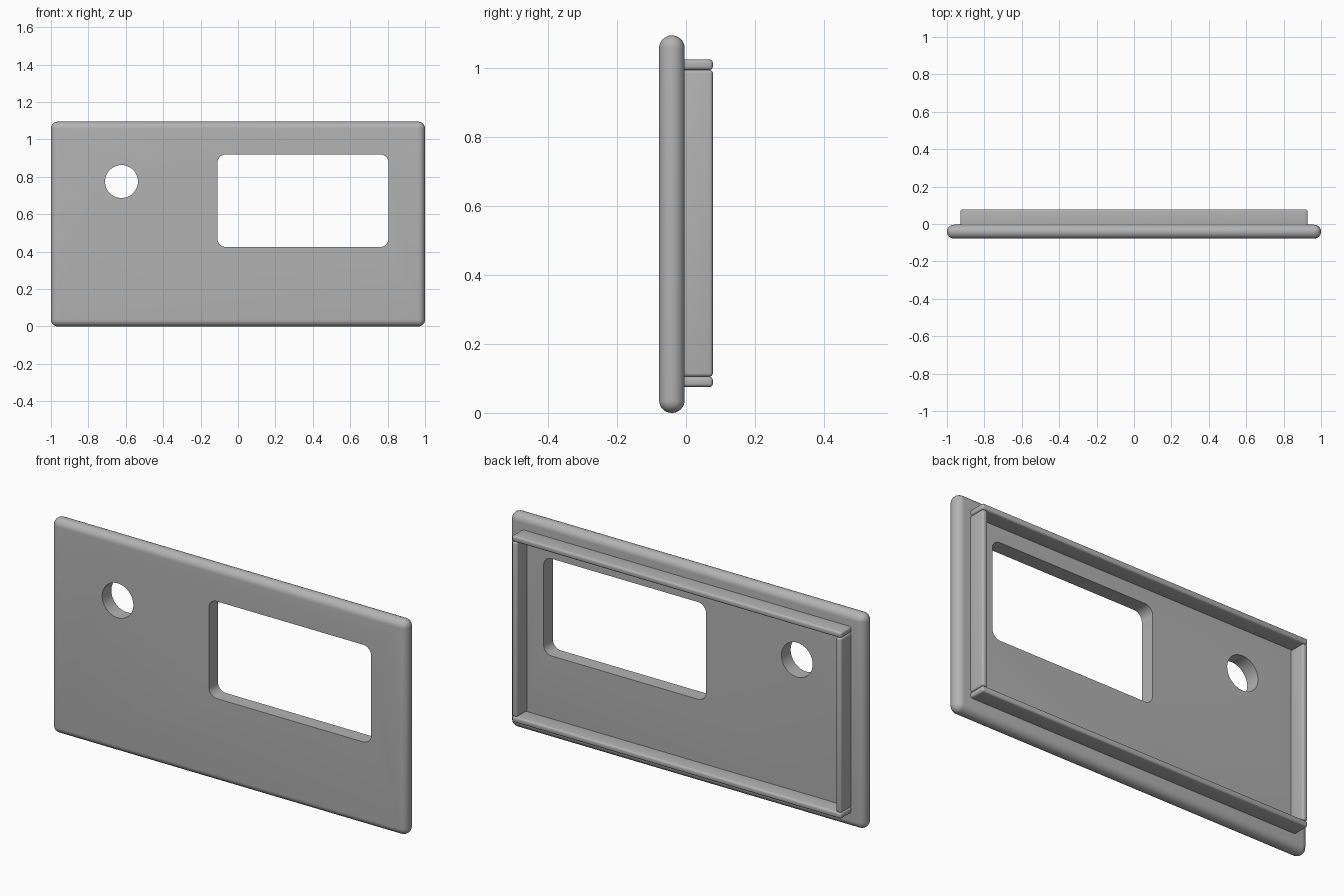
import bpy
import bmesh
from mathutils import Matrix, Vector

if "Cube" in bpy.data.objects:
    bpy.data.objects.remove(bpy.data.objects["Cube"])

grey = bpy.data.materials.new("plain grey")
grey.use_nodes = True
colour = (0.45, 0.45, 0.45, 1)
grey.diffuse_color = colour
grey.node_tree.nodes["Principled BSDF"].inputs["Base Color"].default_value = colour


def finish(name, bm):
    mesh = bpy.data.meshes.new(name)
    bm.to_mesh(mesh)
    bm.free()
    mesh.materials.append(grey)
    obj = bpy.data.objects.new(name, mesh)
    bpy.context.collection.objects.link(obj)
    return obj


def rounded_box(name, low, high, radius, segments, only_depth_edges=False):
    """Box between two corners, with all edges or only those along y rounded."""
    low, high = Vector(low), Vector(high)
    bm = bmesh.new()
    bmesh.ops.create_cube(bm, size=1, matrix=Matrix.Translation((low + high) / 2)
                          @ Matrix.Diagonal((*(high - low), 1)))
    edges = [e for e in bm.edges if not only_depth_edges
             or abs(e.verts[0].co.y - e.verts[1].co.y) > 0.01]
    bmesh.ops.bevel(bm, geom=edges, offset=radius, segments=segments,
                    profile=0.5, affect='EDGES')
    return finish(name, bm)


def smooth(obj):
    bpy.ops.object.select_all(action='DESELECT')
    obj.select_set(True)
    bpy.context.view_layer.objects.active = obj
    bpy.ops.object.shade_smooth_by_angle(angle=0.6)


def cut(obj, cutter):
    mod = obj.modifiers.new("opening", 'BOOLEAN')
    mod.operation = 'DIFFERENCE'
    mod.solver = 'EXACT'
    mod.object = cutter
    cutter.hide_render = True
    bpy.context.view_layer.objects.active = obj
    bpy.ops.object.modifier_apply(modifier=mod.name)
    bpy.data.objects.remove(cutter)


# Front panel with fully rounded rim
front, back, height = -0.078, -0.004, 1.095
panel = rounded_box("front_panel", (-1, front, 0), (1, back, height), 0.0365, 8)

# Display window
cut(panel, rounded_box("window_cutter", (-0.11, -0.2, 0.425), (0.805, 0.2, 0.92),
                       0.045, 8, only_depth_edges=True))

# Round hole
bm = bmesh.new()
bmesh.ops.create_cone(bm, cap_ends=True, segments=48, radius1=0.088, radius2=0.088,
                      depth=0.4, matrix=Matrix.Translation((-0.623, 0, 0.775))
                      @ Matrix.Rotation(1.570796, 4, 'X'))
cut(panel, finish("hole_cutter", bm))
smooth(panel)

# Rear mounting lip: four separate rails
start, end = back - 0.015, 0.078
outer, inner = 0.928, 0.898
for name, z in (("bottom_rail", 0.075), ("top_rail", 0.995)):
    smooth(rounded_box(name, (-outer, start, z), (outer, end, z + 0.03), 0.01, 4))
for name, x in (("right_rail", -outer), ("left_rail", inner)):
    smooth(rounded_box(name, (x, start, 0.105), (x + 0.03, end, 0.995), 0.01, 4))
